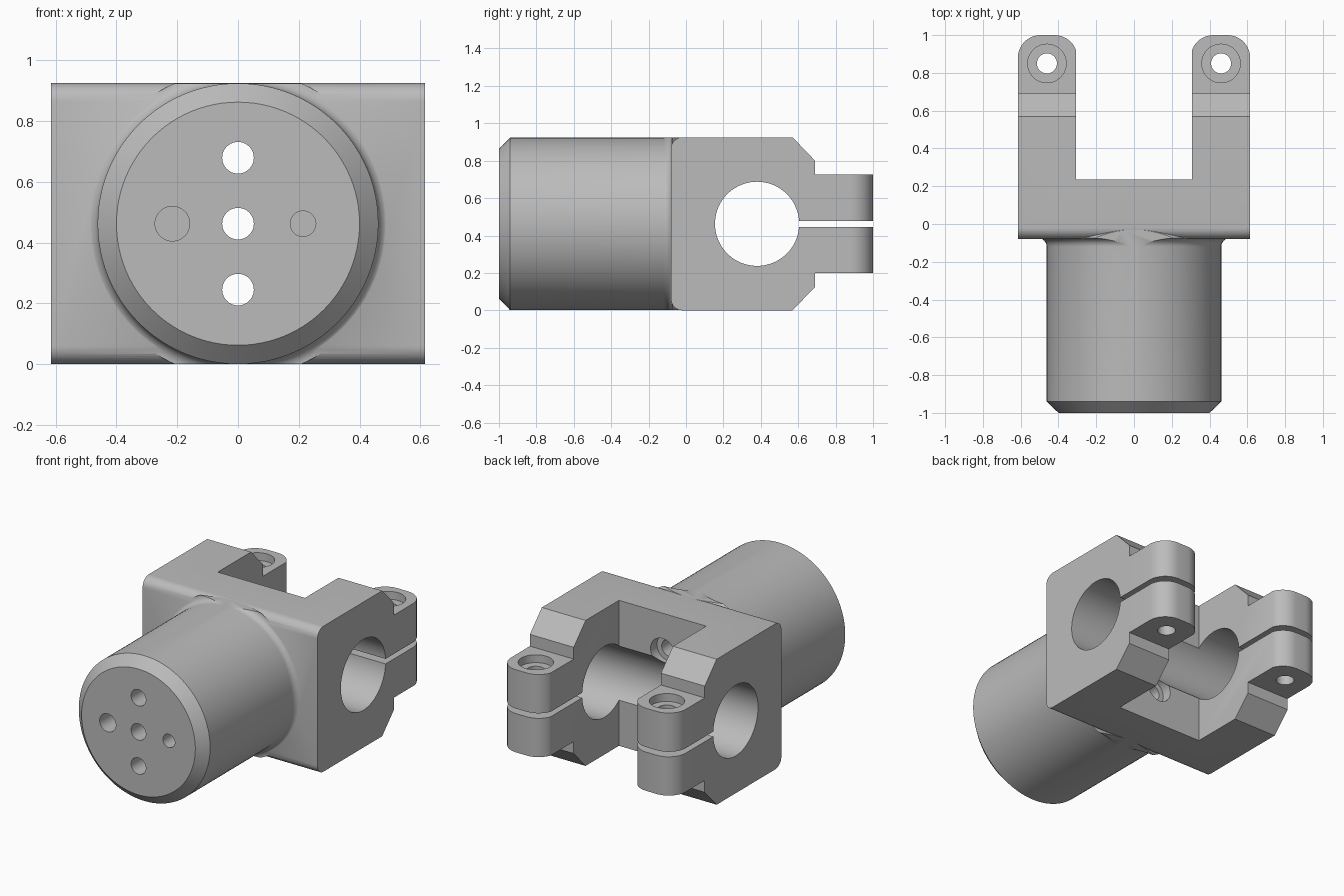
import bpy
import bmesh
from math import sin, cos, pi, radians
from mathutils import Matrix, Vector

if "Cube" in bpy.data.objects:
    bpy.data.objects.remove(bpy.data.objects["Cube"], do_unlink=True)

MID = 0.4625            # height of the shaft and bore axes
TOP = 2 * MID
HALF = 0.615            # half width of the fork

steel = bpy.data.materials.new("plain_grey_metal")
grey = (0.5, 0.5, 0.5, 1)
steel.diffuse_color = grey
steel.use_nodes = True
steel.node_tree.nodes["Principled BSDF"].inputs["Base Color"].default_value = grey


def finish(bm, name):
    bmesh.ops.recalc_face_normals(bm, faces=bm.faces)
    mesh = bpy.data.meshes.new(name)
    bm.to_mesh(mesh)
    bm.free()
    mesh.materials.append(steel)
    obj = bpy.data.objects.new(name, mesh)
    bpy.context.collection.objects.link(obj)
    return obj


def arc(cx, cy, r, start, end, steps=10):
    angles = [radians(start + (end - start) * i / steps) for i in range(steps + 1)]
    return [(cx + r * cos(a), cy + r * sin(a)) for a in angles]


def prism(name, outline, axis, lo, hi):
    """Extrude an outline along x (points are y, z) or z (points are x, y)."""
    bm = bmesh.new()
    place = (lambda p: (lo, p[0], p[1])) if axis == "x" else (lambda p: (p[0], p[1], lo))
    face = bm.faces.new([bm.verts.new(place(p)) for p in outline])
    step = Vector((hi - lo, 0, 0)) if axis == "x" else Vector((0, 0, hi - lo))
    new = bmesh.ops.extrude_face_region(bm, geom=[face])["geom"]
    bmesh.ops.translate(bm, vec=step, verts=[v for v in new if isinstance(v, bmesh.types.BMVert)])
    return finish(bm, name)


def box(name, x, y, z):
    return prism(name, [(x[0], y[0]), (x[1], y[0]), (x[1], y[1]), (x[0], y[1])], "z", *z)


def rod(name, axis, start, length, r, segments=48):
    bm = bmesh.new()
    turn = Vector(axis).to_track_quat("Z", "Y").to_matrix().to_4x4()
    matrix = Matrix.Translation(start) @ turn @ Matrix.Translation((0, 0, length / 2))
    bmesh.ops.create_cone(bm, cap_ends=True, segments=segments, radius1=r, radius2=r,
                          depth=length, matrix=matrix)
    return finish(bm, name)


def combine(target, tool, operation):
    mod = target.modifiers.new(operation.lower(), "BOOLEAN")
    mod.operation, mod.solver, mod.object = operation, "EXACT", tool
    bpy.context.view_layer.objects.active = target
    bpy.ops.object.modifier_apply(modifier=mod.name)
    bpy.data.objects.remove(tool, do_unlink=True)


# Fork block: side profile with rounded front edges and chamfered back edges
r, front = 0.06, -0.08
profile = (arc(front + r, r, r, 180, 270) + [(0.57, 0), (0.69, 0.125), (0.69, TOP - 0.125), (0.57, TOP)]
           + arc(front + r, TOP - r, r, 90, 180))
clevis = prism("clamp_fork", profile, "x", -HALF, HALF)

# Clamping ears with rounded ends
for side in (-1, 1):
    lo, hi = sorted((side * 0.3, side * HALF))
    c = 0.12
    outline = [(lo, 0.5), (hi, 0.5)] + arc(hi - c, 1 - c, c, 0, 90) + arc(lo + c, 1 - c, c, 90, 180)
    combine(clevis, prism("ear", outline, "z", 0.2, TOP - 0.2), "UNION")

# Round shaft: chamfered nose and flared root, turned about the y axis
root = [(0.507 - 0.045 * cos(a), -0.12 + 0.045 * sin(a)) for a in [pi / 2 * i / 8 for i in range(9)]]
turned = [(0, -1), (0.4, -1), (0.462, -0.94)] + root + [(0.462, -0.03), (0.462, 0.05), (0, 0.05)]
bm = bmesh.new()
points = [bm.verts.new((x, y, MID)) for x, y in turned]
edges = [bm.edges.new(pair) for pair in zip(points, points[1:])]
bmesh.ops.spin(bm, geom=points + edges, cent=(0, 0, MID), axis=(0, 1, 0), angle=2 * pi, steps=96)
bmesh.ops.remove_doubles(bm, verts=bm.verts, dist=0.0001)
shaft = finish(bm, "shaft")
combine(shaft, box("trim", (-1, 1), (-2, 1), (0.001, TOP - 0.001)), "INTERSECT")
combine(clevis, shaft, "UNION")

# Slot between the arms, cross bore and clamping slits
cutters = [
    box("slot", (-0.307, 0.307), (0.235, 1.2), (-0.2, 1.2)),
    rod("bore", (1, 0, 0), (-0.8, 0.38, MID), 1.6, 0.225, 96),
    box("slit", (-0.8, 0.8), (0.5, 1.2), (MID - 0.016, MID + 0.016)),
]

# Ear bolt holes with counterbores on top
for x in (-0.461, 0.461):
    cutters.append(rod("bolt_hole", (0, 0, 1), (x, 0.85, 0.1), 0.8, 0.053))
    cutters.append(rod("bolt_seat", (0, 0, 1), (x, 0.85, TOP - 0.25), 0.3, 0.102))

# Shaft holes: three lengthwise, two of them counterbored in the slot, and two blind
for dz in (-0.217, 0, 0.217):
    cutters.append(rod("long_hole", (0, 1, 0), (0, -1.1, MID + dz), 1.5, 0.052))
    if dz:
        cutters.append(rod("screw_seat", (0, 1, 0), (0, 0.17, MID + dz), 0.2, 0.085))
for x, radius in ((-0.216, 0.057), (0.214, 0.042)):
    cutters.append(rod("dowel_hole", (0, 1, 0), (x, -1.1, MID), 0.35, radius))

for cutter in cutters:
    combine(clevis, cutter, "DIFFERENCE")

# Smooth the round surfaces, keep edges crisp
bpy.ops.object.select_all(action="DESELECT")
clevis.select_set(True)
bpy.context.view_layer.objects.active = clevis
bpy.ops.object.shade_smooth_by_angle(angle=radians(30))
